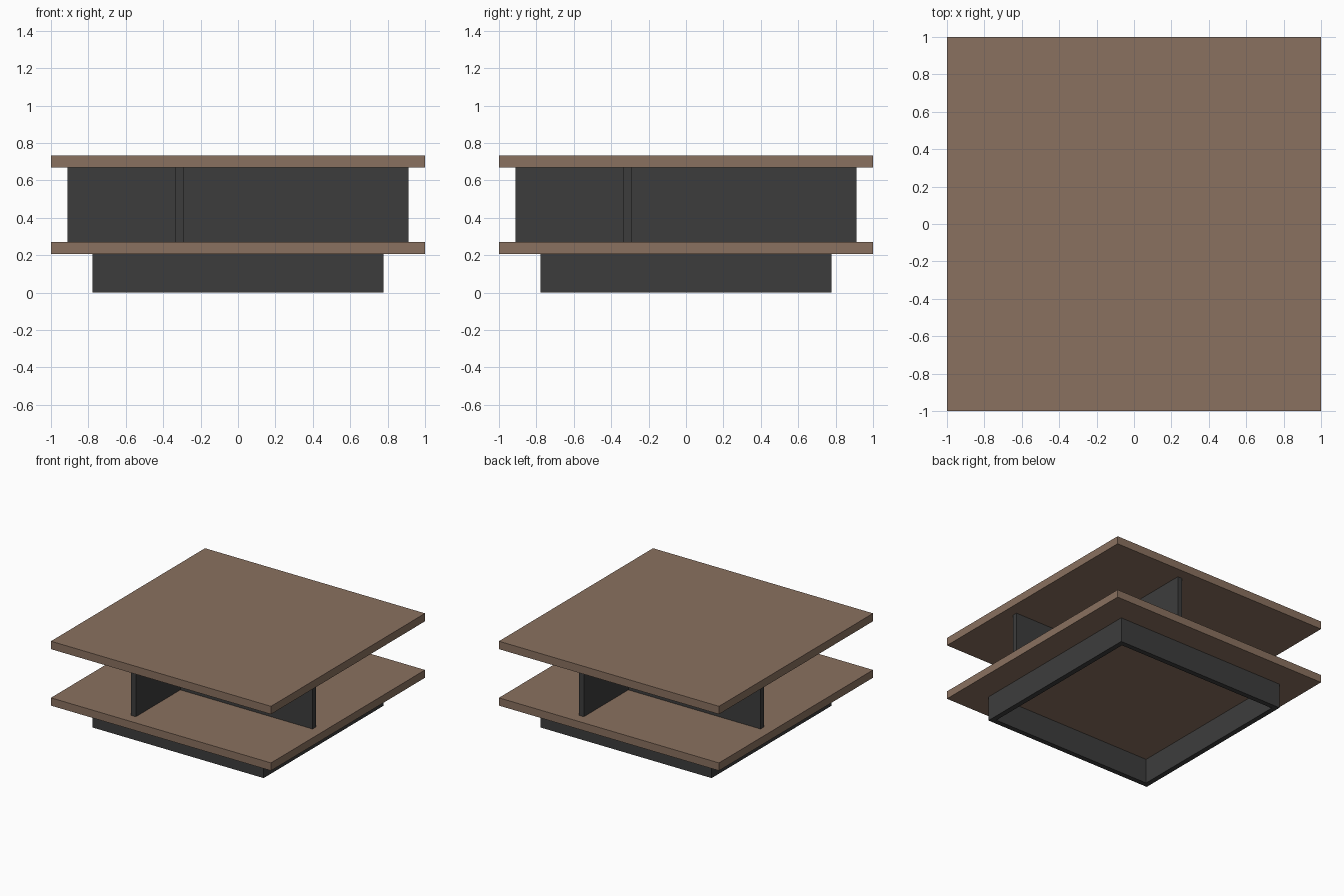
import bpy
from math import pi
from mathutils import Matrix

if "Cube" in bpy.data.objects:
    bpy.data.objects.remove(bpy.data.objects["Cube"])


def material(name, rgb):
    m = bpy.data.materials.new(name)
    m.diffuse_color = (*rgb, 1)
    m.use_nodes = True
    m.node_tree.nodes["Principled BSDF"].inputs["Base Color"].default_value = m.diffuse_color
    return m


wood = material("brown wood", (0.255, 0.165, 0.115))
dark = material("dark grey", (0.046, 0.046, 0.046))


def box(name, lo, hi, mat, turn=0):
    """Box between two corners, turned about the z axis."""
    bpy.ops.mesh.primitive_cube_add(size=1)
    ob = bpy.context.object
    ob.name = ob.data.name = name
    centre = [(a + b) / 2 for a, b in zip(lo, hi)]
    size = [b - a for a, b in zip(lo, hi)]
    ob.data.transform(Matrix.Rotation(turn, 4, 'Z')
                      @ Matrix.Translation(centre)
                      @ Matrix.Diagonal((*size, 1)))
    ob.data.materials.append(mat)
    return ob


T = 0.042                                   # board thickness
Z_SHELF, Z_FLOOR, Z_TOP, Z_END = 0.205, 0.269, 0.669, 0.734

# Square table top and lower shelf
box("table_top", (-1, -1, Z_TOP), (1, 1, Z_END), wood)
box("lower_shelf", (-1, -1, Z_SHELF), (1, 1, Z_FLOOR), wood)

OUT, BASE, IN = 0.911, 0.778, 0.333
for i in range(4):
    turn = i * pi / 2
    # Pinwheel of upright dividers, each butting against the next
    box(f"divider_{i + 1}", (-IN, -OUT, Z_FLOOR), (-IN + T, IN - T, Z_TOP), dark, turn)
    # Open plinth frame under the shelf
    box(f"plinth_board_{i + 1}", (-BASE, -BASE, 0), (BASE - T, -BASE + T, Z_SHELF), dark, turn)
